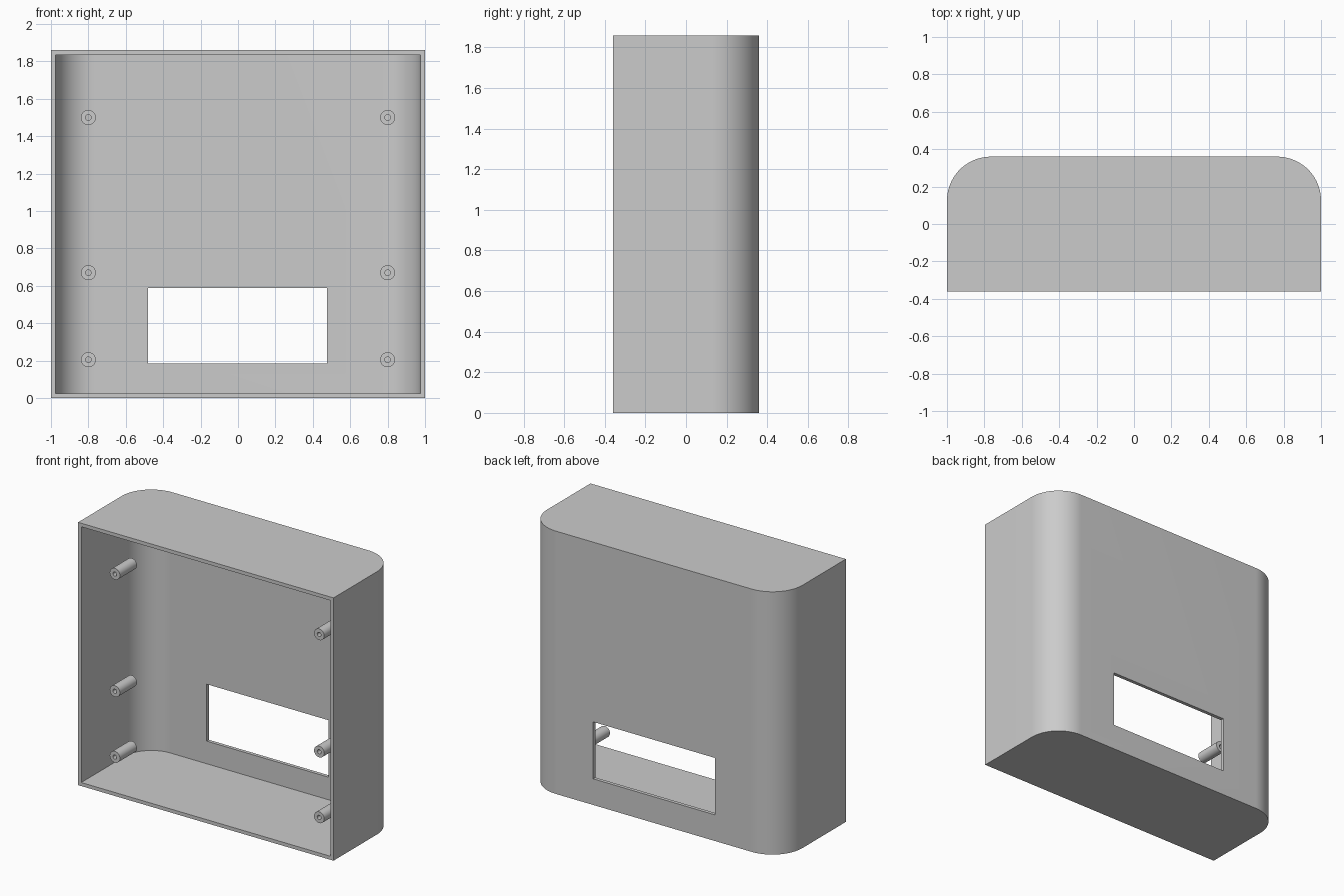
import bpy, bmesh, math

if "Cube" in bpy.data.objects:
    bpy.data.objects.remove(bpy.data.objects["Cube"], do_unlink=True)

HALF_W, HALF_D, HEIGHT = 1.0, 0.36, 1.86
WALL, RADIUS = 0.025, 0.235

grey = bpy.data.materials.new("plain grey")
grey.use_nodes = True
colour = (0.6, 0.6, 0.6, 1)
grey.diffuse_color = colour
grey.node_tree.nodes["Principled BSDF"].inputs["Base Color"].default_value = colour


def prism(name, outline, z0, z1):
    """Upright solid from a counter-clockwise plan outline."""
    bm = bmesh.new()
    low = [bm.verts.new((x, y, z0)) for x, y in outline]
    high = [bm.verts.new((x, y, z1)) for x, y in outline]
    bm.faces.new(low[::-1])
    bm.faces.new(high)
    for i in range(len(low)):
        j = (i + 1) % len(low)
        bm.faces.new((low[i], low[j], high[j], high[i]))
    mesh = bpy.data.meshes.new(name)
    bm.to_mesh(mesh)
    bm.free()
    mesh.materials.append(grey)
    obj = bpy.data.objects.new(name, mesh)
    bpy.context.collection.objects.link(obj)
    return obj


def plan(half_w, front, back, r, steps=24):
    """Plan outline with square front corners and rounded back corners."""
    pts = [(-half_w, front), (half_w, front)]
    for cx, start in ((half_w - r, 0), (r - half_w, math.pi / 2)):
        for i in range(steps + 1):
            a = start + math.pi / 2 * i / steps
            pts.append((cx + r * math.cos(a), back - r + r * math.sin(a)))
    return pts


def select_only(obj):
    bpy.ops.object.select_all(action="DESELECT")
    obj.select_set(True)
    bpy.context.view_layer.objects.active = obj


def cut(obj, cutter):
    select_only(obj)
    mod = obj.modifiers.new("cut", "BOOLEAN")
    mod.operation, mod.solver, mod.object = "DIFFERENCE", "EXACT", cutter
    bpy.ops.object.modifier_apply(modifier=mod.name)
    bpy.data.objects.remove(cutter, do_unlink=True)


def smooth(obj):
    select_only(obj)
    bpy.ops.object.shade_smooth_by_angle(angle=math.radians(30))


# Housing: rounded box, hollowed from the open front, with a window in the back
housing = prism("housing", plan(HALF_W, -HALF_D, HALF_D, RADIUS), 0, HEIGHT)
cavity = plan(HALF_W - WALL, -HALF_D - 0.1, HALF_D - WALL, RADIUS - WALL)
cut(housing, prism("cavity_cutter", cavity, WALL, HEIGHT - WALL))
window = [(-0.48, 0.2), (0.475, 0.2), (0.475, 0.5), (-0.48, 0.5)]
cut(housing, prism("window_cutter", window, 0.185, 0.588))
smooth(housing)


# Hollow screw posts
def screw_post(name, x, z, front=-0.235, back=-0.045, outer=0.04, inner=0.015, n=32):
    bm = bmesh.new()
    loops = []
    for r, y in ((outer, front), (outer, back), (inner, back), (inner, front)):
        angles = [2 * math.pi * i / n for i in range(n)]
        loops.append([bm.verts.new((r * math.cos(a), y, r * math.sin(a))) for a in angles])
    for k in range(4):
        a, b = loops[k], loops[(k + 1) % 4]
        for i in range(n):
            j = (i + 1) % n
            bm.faces.new((a[i], a[j], b[j], b[i]))
    bmesh.ops.recalc_face_normals(bm, faces=bm.faces)
    mesh = bpy.data.meshes.new(name)
    bm.to_mesh(mesh)
    bm.free()
    mesh.materials.append(grey)
    obj = bpy.data.objects.new(name, mesh)
    obj.location = (x, 0, z)
    bpy.context.collection.objects.link(obj)
    smooth(obj)


for side, x in (("left", 0.8), ("right", -0.8)):
    for level, z in (("lower", 0.205), ("middle", 0.67), ("upper", 1.5)):
        screw_post(f"{side}_{level}_screw_post", x, z)
